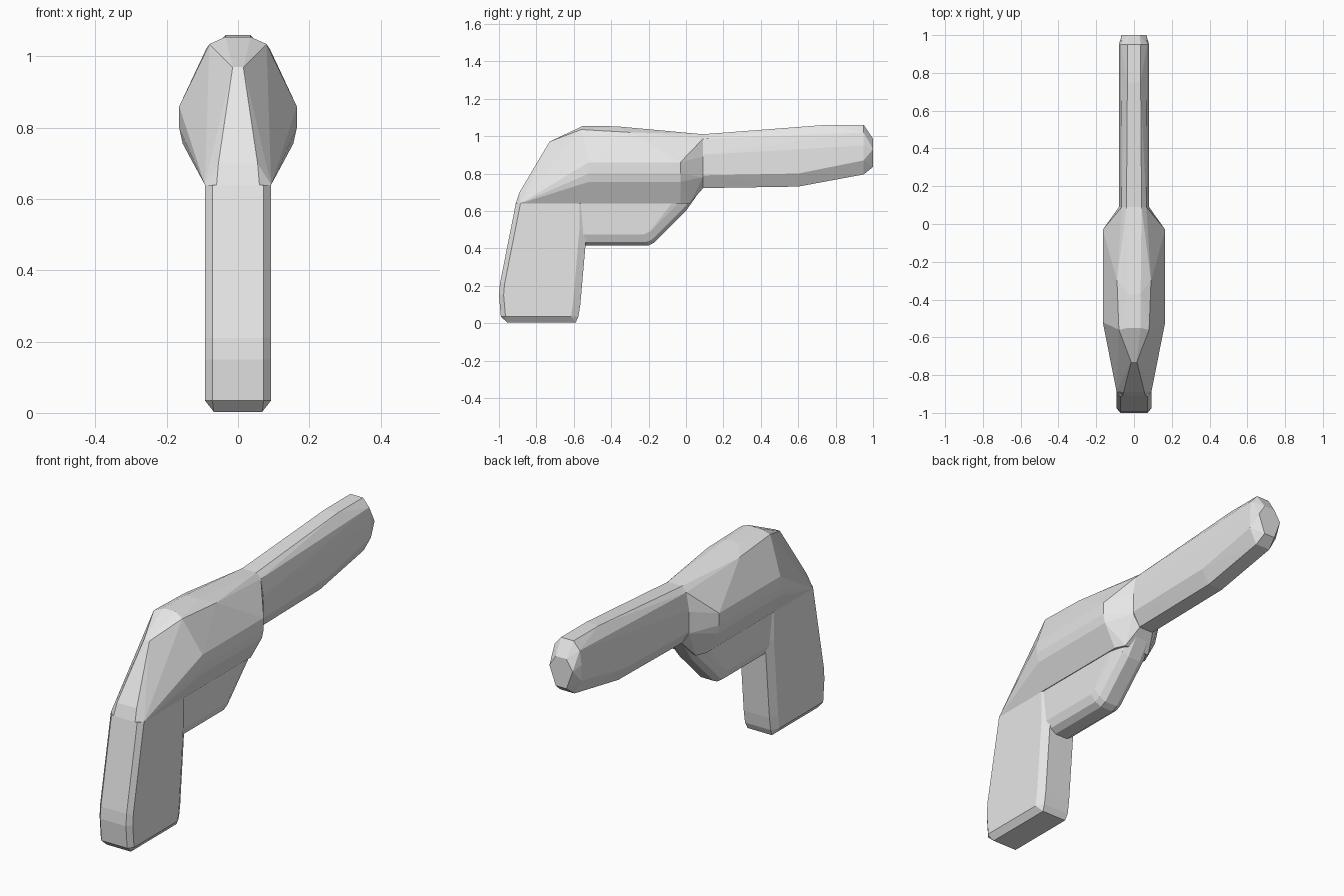
import bpy, bmesh, math

cube = bpy.data.objects.get("Cube")
if cube:
    bpy.data.objects.remove(cube)

grey = bpy.data.materials.new("light grey")
grey.use_nodes = True
colour = (0.8, 0.8, 0.8, 1)
grey.diffuse_color = colour
grey.node_tree.nodes["Principled BSDF"].inputs["Base Color"].default_value = colour


def hull(name, points):
    """Convex faceted block from (half width, y, z) corners, mirrored in x."""
    bm = bmesh.new()
    for x, y, z in points:
        for side in (-1, 1):
            bm.verts.new((side * x, y, z))
    bmesh.ops.remove_doubles(bm, verts=bm.verts, dist=0.0001)
    bmesh.ops.convex_hull(bm, input=bm.verts)
    loose = [v for v in bm.verts if not v.link_faces]
    bmesh.ops.delete(bm, geom=loose, context='VERTS')
    bmesh.ops.dissolve_limit(bm, angle_limit=math.radians(0.5),
                             verts=bm.verts, edges=bm.edges)
    bmesh.ops.recalc_face_normals(bm, faces=bm.faces)
    mesh = bpy.data.meshes.new(name)
    bm.to_mesh(mesh)
    bm.free()
    mesh.materials.append(grey)
    obj = bpy.data.objects.new(name, mesh)
    bpy.context.collection.objects.link(obj)
    return obj


# Grip: narrow front and back faces, wide flat flanks, chamfered foot
front = [(-0.91, 0.64), (-0.995, 0.21), (-1.0, 0.15), (-0.99, 0.035)]
back = [(-0.53, 0.64), (-0.53, 0.5), (-0.565, 0.1), (-0.575, 0.035)]
grip = [(0.072, y, z) for y, z in front + back]
grip += [(0.093, y + 0.025, z) for y, z in front]
grip += [(0.093, y - 0.04, z) for y, z in back]
grip += [(0.068, -0.955, 0.003), (0.068, -0.59, 0.003)]
hull("grip", grip)

# Frame: wide middle tapering to the nose, the top strap and the barrel
middle = [(0.165, 0.86), (0.165, 0.8), (0.155, 0.755)]
frame = [(x, y, z) for x, z in middle for y in (-0.52, -0.03)]
frame += [
    (0.06, -0.91, 0.64), (0.093, -0.885, 0.64), (0.055, -0.89, 0.7),
    (0.015, -0.73, 0.97),
    (0.08, -0.56, 1.035), (0.035, -0.55, 1.055), (0.035, -0.37, 1.052),
    (0.09, -0.3, 1.02),
    (0.093, -0.03, 0.64), (0.07, 0.02, 0.64),
    (0.04, 0.09, 1.01), (0.065, 0.09, 0.985), (0.08, 0.09, 0.89),
    (0.08, 0.09, 0.78), (0.04, 0.09, 0.72),
]
hull("frame", frame)

# Trigger guard: rounded keel swept along the lower edge
guard = []
keel = [(-0.56, 0.415), (-0.2, 0.415), (-0.17, 0.43), (0.0, 0.6), (0.08, 0.715)]
for y, z in keel:
    for half, rise in ((0.035, 0), (0.065, 0.02), (0.082, 0.06)):
        guard.append((half, y - rise * 0.35, z + rise))
guard += [(0.09, -0.56, 0.66), (0.09, -0.06, 0.66), (0.07, 0.05, 0.74)]
hull("trigger_guard", guard)

# Barrel: flat top, straight sides, faceted underside and blunt muzzle
sections = [
    (0.09, [(0.04, 1.01), (0.065, 0.985), (0.08, 0.9), (0.08, 0.79), (0.04, 0.722)]),
    (0.6, [(0.08, 0.8), (0.04, 0.73)]),
    (0.75, [(0.035, 1.06)]),
    (0.95, [(0.035, 1.06), (0.07, 1.02), (0.08, 0.95), (0.08, 0.87), (0.04, 0.795)]),
    (1.0, [(0.03, 0.985), (0.065, 0.93), (0.03, 0.835)]),
]
hull("barrel", [(x, y, z) for y, ring in sections for x, z in ring])
